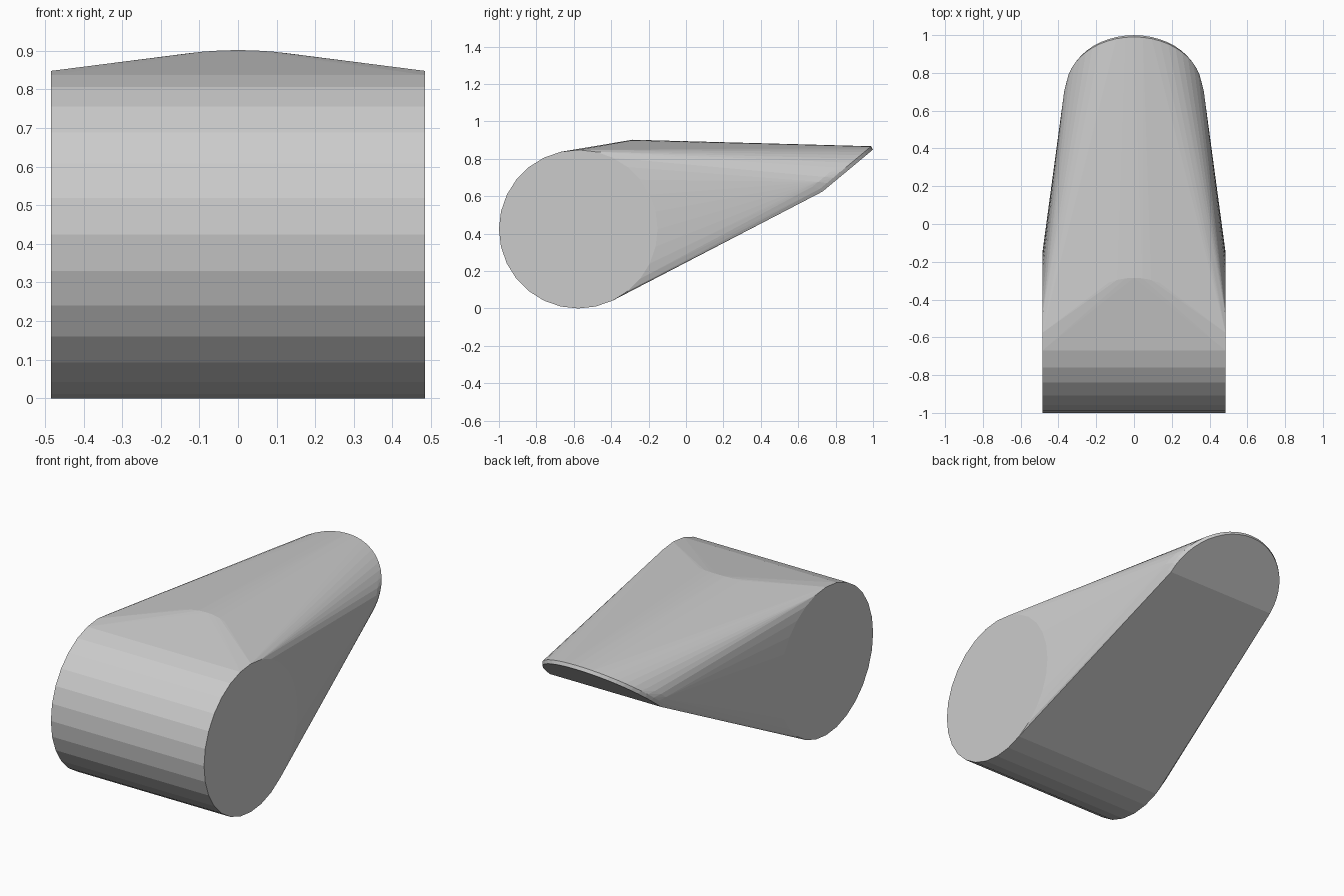
import bpy, bmesh
from math import sin, cos, pi, radians

if "Cube" in bpy.data.objects:
    bpy.data.objects.remove(bpy.data.objects["Cube"])

bm = bmesh.new()
R, HALF_W, CY = 0.424, 0.485, -0.576

# Front roller lying along x
for i in range(28):
    a = 2 * pi * i / 28
    for x in (-HALF_W, HALF_W):
        bm.verts.new((x, CY + R * cos(a), R + R * sin(a)))


def arc(y, z, rx, r, spread, steps, dy=0.77, dz=0.64):
    """Points on an arc in a plane tilted backward."""
    for i in range(steps + 1):
        a = radians(-spread + 2 * spread * i / steps)
        bm.verts.new((rx * sin(a), y + r * cos(a) * dy, z + r * cos(a) * dz))


# Tilted half-disc tail with a softened rim
arc(0.73, 0.625, 0.35, 0.35, 90, 24)
arc(0.717, 0.640, 0.36, 0.355, 90, 24)
arc(0.675, 0.650, 0.372, 0.325, 90, 24)

# Small curved crest on top
arc(-0.285 - 0.35 * 0.94, 0.902 - 0.35 * 0.34, 0.35, 0.35, 22.5, 6, 0.94, 0.34)

# Skin everything together as one tapered body
res = bmesh.ops.convex_hull(bm, input=bm.verts[:])
loose = [v for v in bm.verts if not v.link_faces]
bmesh.ops.delete(bm, geom=loose, context='VERTS')
bmesh.ops.dissolve_limit(bm, angle_limit=radians(0.5), verts=bm.verts[:], edges=bm.edges[:])
bmesh.ops.recalc_face_normals(bm, faces=bm.faces[:])

mesh = bpy.data.meshes.new("tapered_body")
bm.to_mesh(mesh)
bm.free()
body = bpy.data.objects.new("tapered_body", mesh)
bpy.context.collection.objects.link(body)
